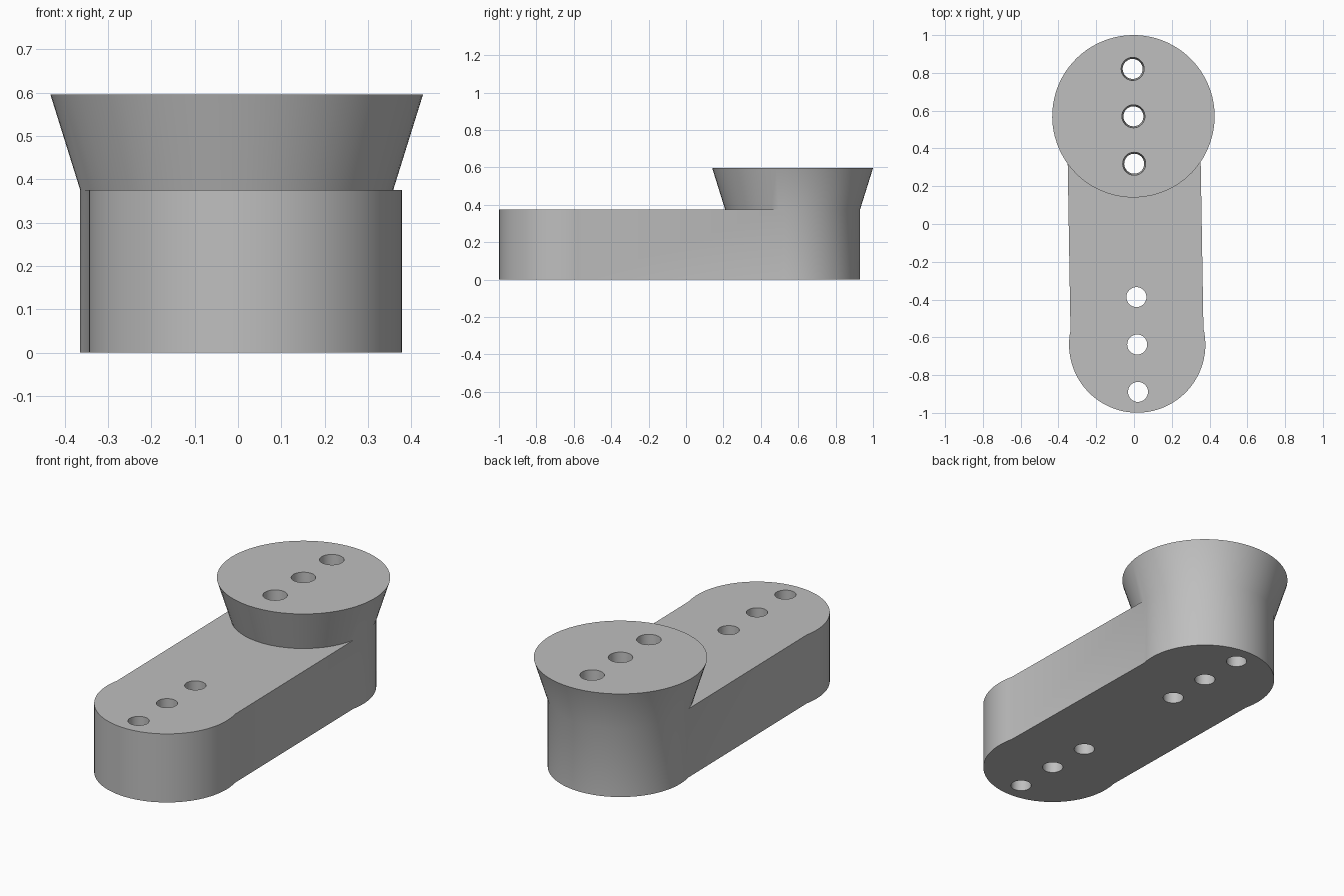
import bpy
import bmesh
from math import asin, cos, pi, sin
from mathutils import Vector

if "Cube" in bpy.data.objects:
    bpy.data.objects.remove(bpy.data.objects["Cube"])

FRONT = Vector((0.017, -0.638))
BACK = Vector((-0.003, 0.57))
RADIUS, HALF_WIDTH, FLARE_RADIUS = 0.361, 0.352, 0.43
ARM_TOP, FLARE_TOP = 0.375, 0.596
HOLE, HOLE_WIDE, SPACING = 0.053, 0.061, 0.251
STEPS = 48

# Axes along and across the slightly turned arm
along = (BACK - FRONT).normalized()
across = Vector((along.y, -along.x))
bend = asin(HALF_WIDTH / RADIUS)


def arc(center, radius, start, end, steps=STEPS):
    """Points on an arc; angle 0 points along the arm, towards the back."""
    pts = []
    for i in range(steps + 1):
        a = start + (end - start) * i / steps
        pts.append(center + radius * (along * cos(a) - across * sin(a)))
    return pts


def ring(bm, pts, z):
    return [bm.verts.new((p.x, p.y, z)) for p in pts]


def bridge(bm, low, high, closed=True):
    n = len(low)
    for i in range(n if closed else n - 1):
        j = (i + 1) % n
        bm.faces.new((low[i], low[j], high[j], high[i]))


def finish(bm, name):
    bmesh.ops.recalc_face_normals(bm, faces=bm.faces)
    mesh = bpy.data.meshes.new(name)
    bm.to_mesh(mesh)
    bm.free()
    obj = bpy.data.objects.new(name, mesh)
    bpy.context.collection.objects.link(obj)
    return obj


# Arm outline, with the flared hub growing out of its rear arc
reach = pi - bend
rear = arc(BACK, RADIUS, -reach, reach)
inner = arc(BACK, RADIUS, reach, 2 * pi - reach, STEPS // 2)[1:-1]
nose = arc(FRONT, RADIUS, bend, 2 * pi - bend)
rim = arc(BACK, FLARE_RADIUS, -reach, reach)
rim += arc(BACK, FLARE_RADIUS, reach, 2 * pi - reach, STEPS // 2)[1:-1]

bm = bmesh.new()
bottom = ring(bm, rear + nose, 0)
rear_top, nose_top = ring(bm, rear, ARM_TOP), ring(bm, nose, ARM_TOP)
inner_top = ring(bm, inner, ARM_TOP)
rim_top = ring(bm, rim, FLARE_TOP)
bm.faces.new(bottom)
bridge(bm, bottom, rear_top + nose_top)
bm.faces.new([rear_top[-1]] + nose_top + [rear_top[0]] + inner_top[::-1])
bridge(bm, rear_top + inner_top, rim_top)
bm.faces.new(rim_top)
arm = finish(bm, "crank_arm")

# Bolt holes: straight in the front, widening through the hub at the back
bm = bmesh.new()
for center, wide in ((FRONT, HOLE), (BACK, HOLE_WIDE)):
    for k in (-1, 0, 1):
        spot = center + along * SPACING * k
        levels = [(HOLE, -0.1), (HOLE, ARM_TOP), (wide, FLARE_TOP), (wide, 0.7)]
        rings = [ring(bm, arc(spot, r, 0, 2 * pi, 32)[:-1], z) for r, z in levels]
        for low, high in zip(rings, rings[1:]):
            bridge(bm, low, high)
        bm.faces.new(rings[0])
        bm.faces.new(rings[-1])
cutter = finish(bm, "hole_cutter")
cutter.hide_render = True

# One plain grey
grey = bpy.data.materials.new("grey")
grey.use_nodes = True
color = (0.52, 0.52, 0.52, 1)
grey.diffuse_color = color
grey.node_tree.nodes["Principled BSDF"].inputs["Base Color"].default_value = color
for obj in (arm, cutter):
    obj.data.materials.append(grey)

# Cut the holes, then shade
cut = arm.modifiers.new("holes", "BOOLEAN")
cut.operation = "DIFFERENCE"
cut.solver = "EXACT"
cut.object = cutter
bpy.ops.object.select_all(action="DESELECT")
bpy.context.view_layer.objects.active = arm
arm.select_set(True)
bpy.ops.object.modifier_apply(modifier=cut.name)
bpy.data.objects.remove(cutter)
bpy.ops.object.shade_smooth_by_angle(angle=pi / 6)
